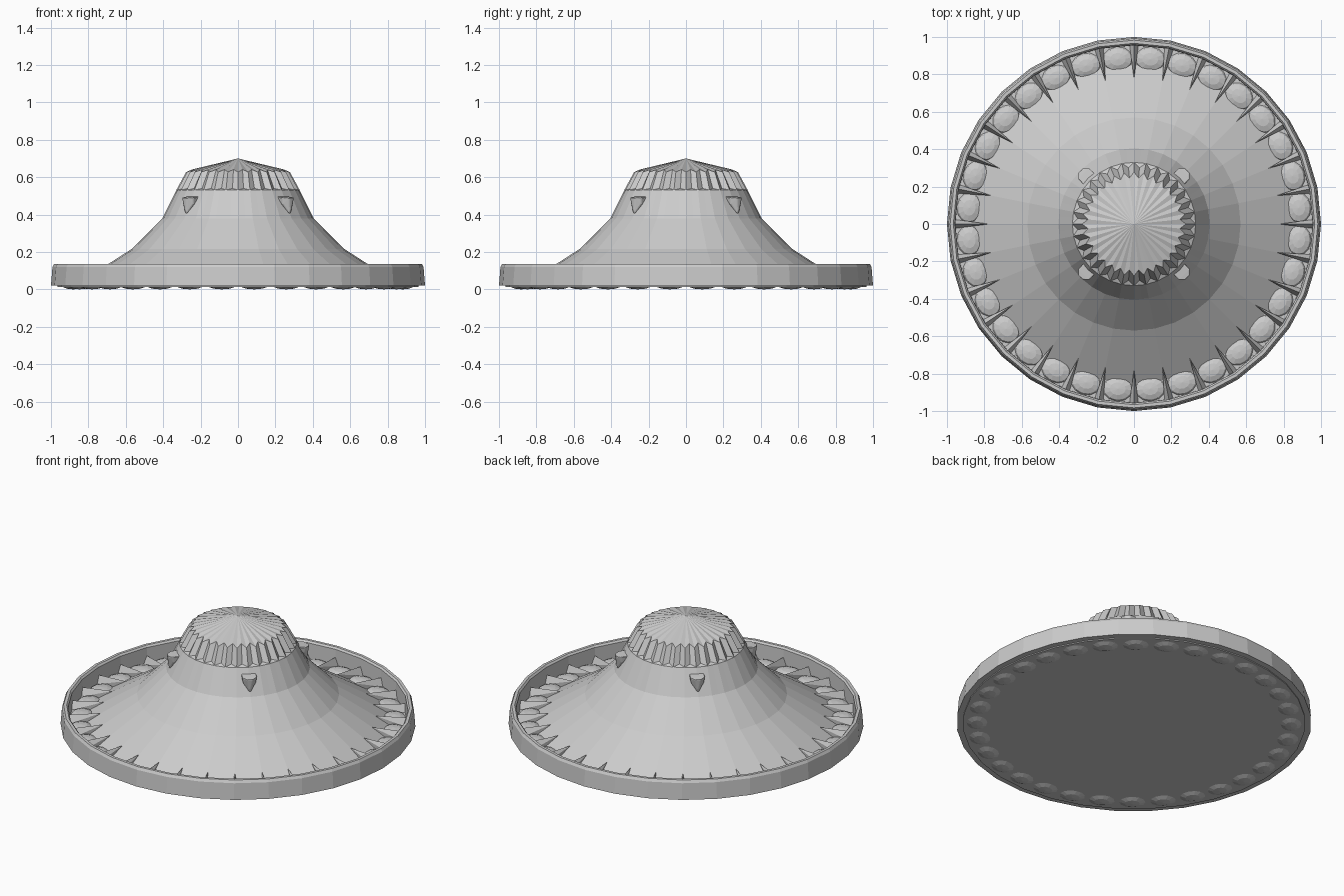
import bpy, bmesh, math
from mathutils import Matrix, Vector

if "Cube" in bpy.data.objects:
    bpy.data.objects.remove(bpy.data.objects["Cube"])

N = 32
STEP = 2 * math.pi / N


def finish(name, bm):
    bmesh.ops.recalc_face_normals(bm, faces=bm.faces)
    me = bpy.data.meshes.new(name)
    bm.to_mesh(me)
    bm.free()
    ob = bpy.data.objects.new(name, me)
    bpy.context.collection.objects.link(ob)
    return ob


def polar(r, a, z):
    return Vector((r * math.cos(a), r * math.sin(a), z))


def bridge(bm, a, b):
    n = len(a)
    for i in range(n):
        j = (i + 1) % n
        bm.faces.new((a[i], a[j], b[j], b[i]))


def fan(bm, ring, z):
    c = bm.verts.new((0, 0, z))
    for i in range(len(ring)):
        bm.faces.new((ring[i], ring[(i + 1) % len(ring)], c))


def hull(bm, points):
    vs = [bm.verts.new(p) for p in points]
    bmesh.ops.convex_hull(bm, input=vs)


# Central body: stepped cone, fluted crown (ridge and groove radii alternate), shallow cap
bm = bmesh.new()
k = math.cos(STEP / 2)
profile = [(0.965, 0.965 * k, 0.014, 0.014), (0.965, 0.965 * k, 0.03, 0.03),
           (0.85, 0.85 * k, 0.035, 0.035), (0.57, 0.57 * k, 0.215, 0.215),
           (0.405, 0.405 * k, 0.38, 0.38), (0.33, 0.328, 0.53, 0.53),
           (0.33, 0.303, 0.531, 0.54), (0.278, 0.247, 0.627, 0.641)]
rings = []
for r0, r1, z0, z1 in profile:
    rings.append([bm.verts.new(polar(r1 if i % 2 else r0, i * STEP / 2, z1 if i % 2 else z0))
                  for i in range(2 * N)])
for a, b in zip(rings, rings[1:]):
    bridge(bm, a, b)
fan(bm, rings[0], 0.014)
fan(bm, rings[-1], 0.70)
finish("saucer_body", bm)

# Raised outer rim with slightly bevelled top edge
bm = bmesh.new()
section = [(0.955, 0.02), (1.0, 0.02), (0.992, 0.12), (0.983, 0.136), (0.966, 0.136), (0.957, 0.125)]
rings = [[bm.verts.new(polar(r, i * STEP, z)) for i in range(N)] for r, z in section]
for a, b in zip(rings, rings[1:] + rings[:1]):
    bridge(bm, a, b)
finish("outer_rim", bm)

# Scalloped pads around the floor, showing above and below
bm = bmesh.new()
for i in range(N):
    a = (i + 0.5) * STEP
    m = (Matrix.Translation(polar(0.885, a, 0.028)) @ Matrix.Rotation(a, 4, 'Z')
         @ Matrix.Diagonal((0.068, 0.085, 0.028, 1)))
    bmesh.ops.create_uvsphere(bm, u_segments=12, v_segments=6, radius=1, matrix=m)
finish("rim_pads", bm)

# Pointed fins between the pads
bm = bmesh.new()
for i in range(N):
    a = i * STEP
    w = 0.025
    hull(bm, [polar(0.775, a, 0.085), polar(0.96, a, 0.075), polar(0.96, a - w, 0.025),
              polar(0.96, a + w, 0.025), polar(0.80, a, 0.025)])
finish("rim_fins", bm)

# Four shield-shaped knobs on the diagonals
for q in range(4):
    bm = bmesh.new()
    pts = [(0.33, -0.042, 0.498), (0.33, 0.042, 0.498), (0.38, -0.042, 0.492), (0.38, 0.042, 0.492),
           (0.405, -0.016, 0.488), (0.405, 0.016, 0.488), (0.375, -0.038, 0.455), (0.375, 0.038, 0.455),
           (0.33, 0, 0.42), (0.395, 0, 0.395)]
    rot = Matrix.Rotation(math.pi / 4 + q * math.pi / 2, 3, 'Z')
    hull(bm, [rot @ Vector(p) for p in pts])
    ob = finish("shield_knob_%d" % (q + 1), bm)
    bev = ob.modifiers.new("soft_edges", 'BEVEL')
    bev.width = 0.006
    bev.segments = 2
